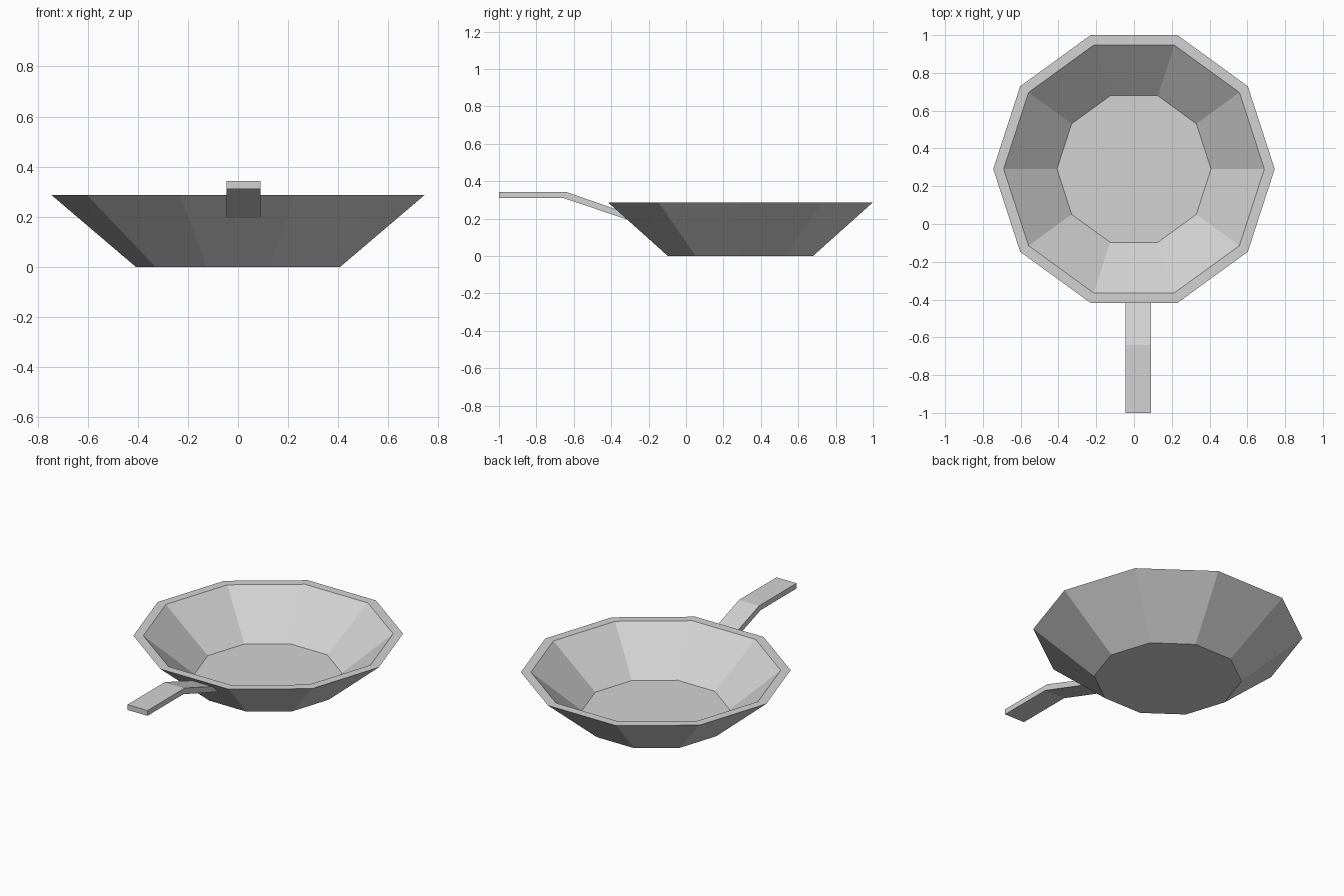
import bpy
import bmesh
from math import cos, sin, tau

cube = bpy.data.objects.get("Cube")
if cube:
    bpy.data.objects.remove(cube, do_unlink=True)

SIDES = 10
PAN_Y = 0.291

metal = bpy.data.materials.new("light grey metal")
metal.use_nodes = True
GREY = (0.65, 0.65, 0.65, 1.0)
metal.diffuse_color = GREY
metal.node_tree.nodes["Principled BSDF"].inputs["Base Color"].default_value = GREY


def finish(bm, name):
    bmesh.ops.recalc_face_normals(bm, faces=bm.faces)
    mesh = bpy.data.meshes.new(name)
    bm.to_mesh(mesh)
    bm.free()
    mesh.materials.append(metal)
    obj = bpy.data.objects.new(name, mesh)
    bpy.context.collection.objects.link(obj)
    return obj


# Pan body: ten-sided lathe of outer wall, flat rim and inner wall
bm = bmesh.new()
profile = [(0.408, 0.0), (0.745, 0.287), (0.69, 0.287), (0.408, 0.05)]
rings = [[bm.verts.new((r * cos(tau * i / SIDES), r * sin(tau * i / SIDES), z))
          for i in range(SIDES)] for r, z in profile]
for low, high in zip(rings, rings[1:]):
    for i in range(SIDES):
        j = (i + 1) % SIDES
        bm.faces.new((low[i], low[j], high[j], high[i]))
bm.faces.new(rings[0])   # underside
bm.faces.new(rings[-1])  # inner floor
finish(bm, "pan_body").location.y = PAN_Y

# Handle: bent strip extruded across its width, ending inside the pan wall
bm = bmesh.new()
side = [(-1.0, 0.31), (-0.655, 0.31), (-0.315, 0.195),
        (-0.32, 0.231), (-0.64, 0.342), (-1.0, 0.342)]
left, right = ([bm.verts.new((x, y, z)) for y, z in side] for x in (0.09, -0.045))
for i in range(len(side)):
    j = (i + 1) % len(side)
    bm.faces.new((left[i], left[j], right[j], right[i]))
bm.faces.new(left)
bm.faces.new(right)
finish(bm, "handle")
